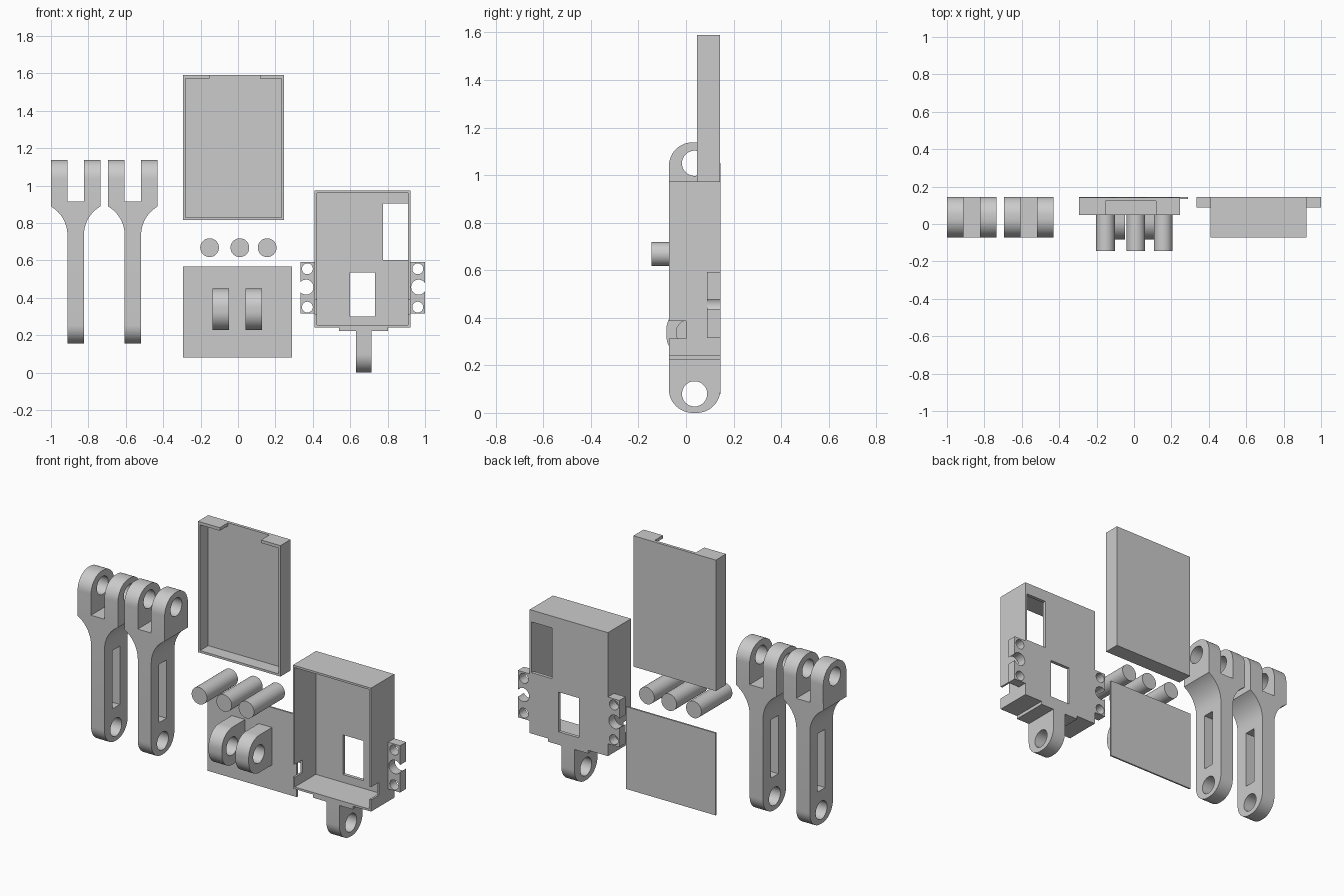
import bpy, bmesh
from math import sin, cos, pi, radians

if "Cube" in bpy.data.objects:
    bpy.data.objects.remove(bpy.data.objects["Cube"])

Y0, Y1, YC = -0.072, 0.145, 0.036      # common depth range of the hinged parts


def prism(name, pts, axis, a, b):
    """Extrude a 2D outline along an axis: x -> (y,z) outline, y -> (x,z) outline."""
    place = {'x': lambda p, t: (t, p[0], p[1]), 'y': lambda p, t: (p[0], t, p[1])}[axis]
    bm = bmesh.new()
    lo = [bm.verts.new(place(p, a)) for p in pts]
    hi = [bm.verts.new(place(p, b)) for p in pts]
    bm.faces.new(lo)
    bm.faces.new(hi)
    n = len(pts)
    for i in range(n):
        j = (i + 1) % n
        bm.faces.new((lo[i], lo[j], hi[j], hi[i]))
    bmesh.ops.recalc_face_normals(bm, faces=bm.faces)
    me = bpy.data.meshes.new(name)
    bm.to_mesh(me)
    bm.free()
    ob = bpy.data.objects.new(name, me)
    bpy.context.collection.objects.link(ob)
    return ob


def box(name, x0, x1, y0, y1, z0, z1):
    return prism(name, [(x0, z0), (x1, z0), (x1, z1), (x0, z1)], 'y', y0, y1)


def circle(u, v, r, n=48):
    return [(u + r * cos(2 * pi * i / n), v + r * sin(2 * pi * i / n)) for i in range(n)]


def rounded(u0, u1, v0, v1, radii, n=12):
    """Rectangle outline with a radius per corner, from lower left anticlockwise."""
    pts = []
    signs = [(1, 1), (-1, 1), (-1, -1), (1, -1)]
    corners = [(u0, v0), (u1, v0), (u1, v1), (u0, v1)]
    for k, ((u, v), (su, sv), r) in enumerate(zip(corners, signs, radii)):
        if r == 0:
            pts.append((u, v))
            continue
        for i in range(n + 1):
            t = pi + k * pi / 2 + pi / 2 * i / n
            pts.append((u + su * r + r * cos(t), v + sv * r + r * sin(t)))
    return pts


def boolean(ob, op, *others):
    bpy.context.view_layer.objects.active = ob
    for o in others:
        m = ob.modifiers.new(op, 'BOOLEAN')
        m.operation, m.object, m.solver = op, o, 'EXACT'
        bpy.ops.object.modifier_apply(modifier=m.name)
        bpy.data.objects.remove(o)
    return ob


def smooth(ob):
    bpy.ops.object.select_all(action='DESELECT')
    ob.select_set(True)
    bpy.context.view_layer.objects.active = ob
    bpy.ops.object.shade_smooth_by_angle(angle=radians(25))


# Forked arms: front outline intersected with the rounded side outline
R = 0.177
flare = [(0.044 + R * (1 - cos(t)), 0.735 + R * sin(t))
         for t in [radians(60) * i / 12 for i in range(13)]]
half = [(0.044, 0.155)] + flare + [(0.132, 1.138), (0.044, 1.138), (0.044, 0.914)]
for i, cx in enumerate((-0.868, -0.562)):
    outline = [(cx + x, z) for x, z in half] + [(cx - x, z) for x, z in reversed(half)]
    arm = prism(f"forked_arm_{i + 1}", outline, 'y', Y0 - 0.05, Y1 + 0.05)
    boolean(arm, 'INTERSECT',
            prism("side", rounded(Y0, Y1, 0.155, 1.138, [0.1] * 4), 'x', cx - 0.3, cx + 0.3))
    boolean(arm, 'DIFFERENCE',
            prism("hole", circle(YC, 0.235, 0.053), 'x', cx - 0.3, cx + 0.3),
            prism("hole", circle(YC, 1.05, 0.053), 'x', cx - 0.3, cx + 0.3),
            box("slot", cx - 0.1, cx + 0.1, YC - 0.035, YC + 0.035, 0.355, 0.70))
    smooth(arm)

# Lid tray, open at the front with a gap in its top wall
lid = box("lid_tray", -0.295, 0.245, 0.047, 0.142, 0.815, 1.59)
boolean(lid, 'DIFFERENCE',
        box("cavity", -0.282, 0.232, 0, 0.124, 0.828, 1.572),
        box("gap", -0.152, 0.118, 0, 0.124, 1.5, 1.65))

# Three loose hinge pins
for i, x in enumerate((-0.152, 0.01, 0.156)):
    smooth(prism(f"hinge_pin_{i + 1}", circle(x, 0.668, 0.05), 'y', -0.145, 0.145))

# Mounting plate with two pierced lugs
plate = box("mounting_plate", -0.295, 0.29, 0.135, 0.145, 0.08, 0.567)
for x in (-0.135, 0.041):
    lug = prism("lug", rounded(-0.083, 0.14, 0.227, 0.449, [0.1, 0, 0, 0.1]), 'x', x, x + 0.087)
    boolean(lug, 'DIFFERENCE', prism("hole", circle(0.012, 0.338, 0.053), 'x', x - 0.1, x + 0.2))
    boolean(plate, 'UNION', lug)
smooth(plate)

# Housing: open-fronted box with two back windows and side notches
housing = box("housing", 0.41, 0.922, Y0, Y1, 0.242, 0.973)
boolean(housing, 'DIFFERENCE',
        box("cavity", 0.422, 0.910, -0.2, 0.125, 0.254, 0.961),
        box("upper_window", 0.775, 0.9095, 0, 0.3, 0.603, 0.903),
        box("lower_window", 0.60, 0.733, 0, 0.3, 0.30, 0.535),
        box("side_notches", 0.3, 1.05, -0.2, 0.0, 0.312, 0.387))

# Bottom strip and hinge tongue
tongue = prism("tongue", rounded(Y0, Y1, 0.0, 0.23, [0.1, 0.1, 0, 0]), 'x', 0.63, 0.715)
boolean(tongue, 'DIFFERENCE', prism("hole", circle(YC, 0.08, 0.053), 'x', 0.5, 0.8))
boolean(housing, 'UNION', box("strip", 0.54, 0.802, Y0, Y1, 0.223, 0.248), tongue)

# Side ears: two screw holes and an open clip notch each
for x0, x1, xh, xn in ((0.335, 0.416, 0.371, 0.364), (0.916, 1.0, 0.961, 0.966)):
    ear = box("ear", x0, x1, 0.088, Y1, 0.315, 0.592)
    boolean(ear, 'DIFFERENCE',
            prism("hole", circle(xh, 0.555, 0.029), 'y', 0, 0.3),
            prism("hole", circle(xh, 0.35, 0.029), 'y', 0, 0.3),
            prism("notch", circle(xn, 0.457, 0.04), 'y', 0, 0.3))
    boolean(housing, 'UNION', ear)
smooth(housing)
